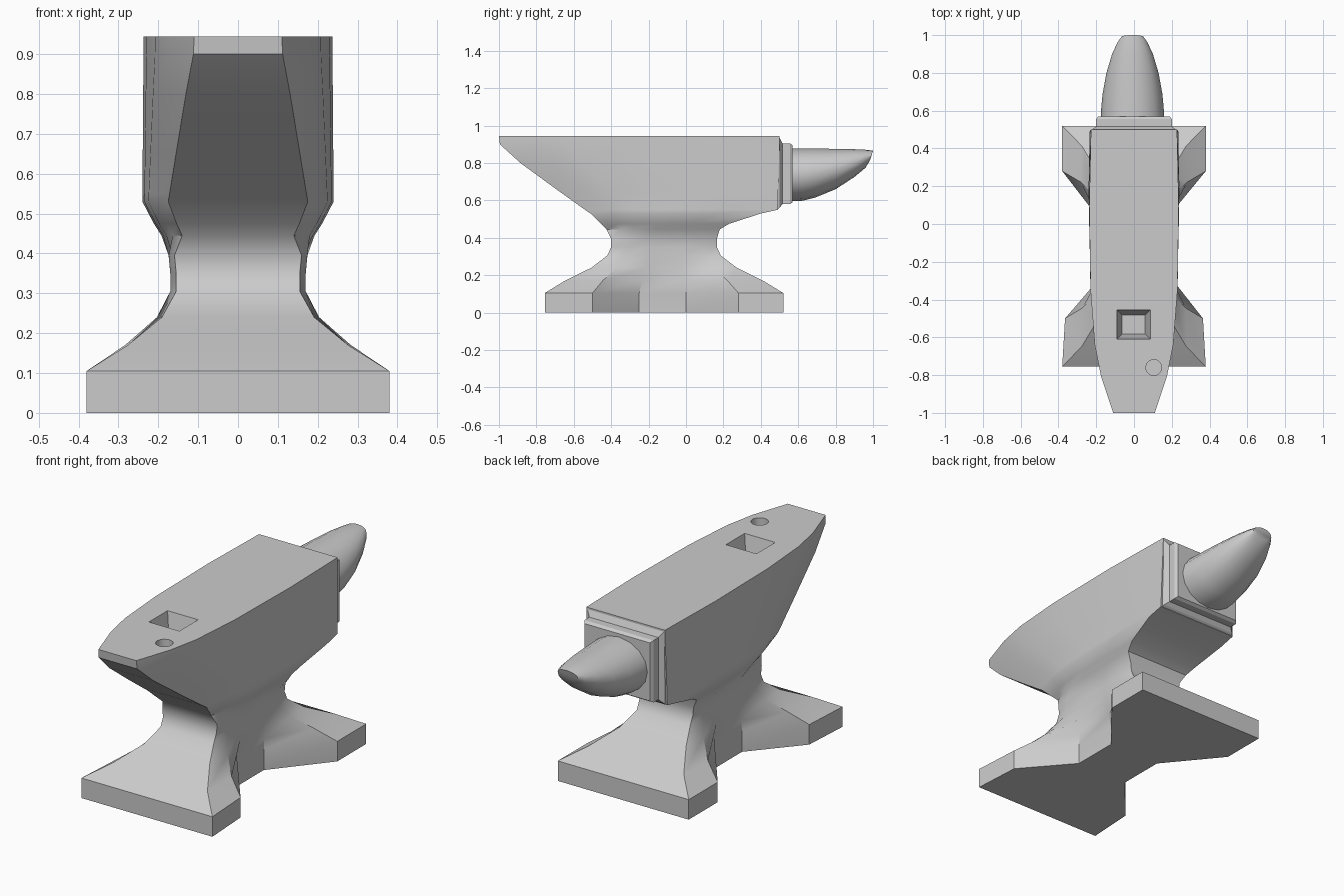
import bpy, bmesh
from math import cos, sin, pi, radians

if "Cube" in bpy.data.objects:
    bpy.data.objects.remove(bpy.data.objects["Cube"])


def make(name, bm):
    bmesh.ops.recalc_face_normals(bm, faces=bm.faces)
    me = bpy.data.meshes.new(name)
    bm.to_mesh(me)
    bm.free()
    ob = bpy.data.objects.new(name, me)
    bpy.context.collection.objects.link(ob)
    return ob


def loft(name, rings):
    """Skin closed rings of equal size and cap both ends."""
    bm = bmesh.new()
    loops = [[bm.verts.new(p) for p in r] for r in rings]
    n = len(rings[0])
    for a, b in zip(loops, loops[1:]):
        for i in range(n):
            j = (i + 1) % n
            bm.faces.new((a[i], a[j], b[j], b[i]))
    bm.faces.new(loops[0][::-1])
    bm.faces.new(loops[-1])
    return make(name, bm)


def smooth(ob, angle):
    bpy.ops.object.select_all(action='DESELECT')
    ob.select_set(True)
    bpy.context.view_layer.objects.active = ob
    bpy.ops.object.shade_smooth_by_angle(angle=radians(angle))


def mirrored(half, z):
    """Half plan (front to back, +x side) to a full ring at height z."""
    return [(x, y, z) for x, y in half] + [(-x, y, z) for x, y in reversed(half)]


def mix(a, b, t):
    return a + (b - a) * t


# Half plans of the foot and the waist
foot = [(.38, -.755), (.365, -.5), (.15, -.25), (.15, 0), (.38, .28), (.38, .52)]
waist = [(.155, -.40), (.17, -.32), (.165, -.2), (.165, -.03), (.17, .09), (.155, .165)]
rings = []
for z, tx, ty in [(0, 0, 0), (.105, 0, 0), (.17, .46, .3), (.24, .84, .7),
                  (.305, 1, .94), (.35, 1, 1), (.395, .98, 1)]:
    rings.append(mirrored([(mix(f[0], w[0], tx), mix(f[1], w[1], ty))
                           for f, w in zip(foot, waist)], z))

# Upper body: half widths at stations between the front and back ends
stations = [0, .13, .24, .43, .73, 1]
low = [.175, .205, .225, .235, .24, .235]
top = [.11, .175, .208, .23, .237, .228]
for z, front, back, scale, t in [(.445, -.425, .18, .8, 0), (.475, -.455, .23, .88, 0),
                                 (.53, -.51, .40, 1, 0), (.55, -.54, .49, 1, .05),
                                 (.65, -.68, .492, 1, .3), (.8, -.885, .496, 1, .68),
                                 (.9, -.995, .5, 1, .97), (.945, -1, .5, 1, 1)]:
    rings.append(mirrored([(mix(a, b, t) * scale, mix(front, back, s))
                           for a, b, s in zip(low, top, stations)], z))
body = loft("anvil_body", rings)


# Holes in the face: a tapered square and a round one
def square(hx, hy, z):
    return [(-.002 + sx * hx, -.532 + sy * hy, z)
            for sx, sy in ((-1, -1), (1, -1), (1, 1), (-1, 1))]


def circle(r, z):
    return [(.105 + r * cos(2 * pi * i / 20), -.76 + r * sin(2 * pi * i / 20), z)
            for i in range(20)]


cutters = [loft("square_hole_cutter", [square(.061, .05, .82), square(.093, .082, .965)]),
           loft("round_hole_cutter", [circle(.042, .86), circle(.042, 1)])]
for cutter in cutters:
    cutter.hide_render = True
    mod = body.modifiers.new("hole", 'BOOLEAN')
    mod.operation = 'DIFFERENCE'
    mod.solver = 'EXACT'
    mod.object = cutter
    bpy.context.view_layer.objects.active = body
    bpy.ops.object.modifier_apply(modifier=mod.name)
    bpy.data.objects.remove(cutter)
smooth(body, 35)


# Stepped block between body and horn
def panel(hx, z0, z1, y):
    return [(-hx, y, z0), (hx, y, z0), (hx, y, z1), (-hx, y, z1)]


loft("horn_step", [panel(.226, .552, .943, .49), panel(.222, .56, .935, .5),
                   panel(.2, .58, .905, .515), panel(.2, .58, .905, .555),
                   panel(.19, .59, .895, .57)])

# Horn: y, half width, underside height, top height
horn_rings = []
for y, hx, z0, z1 in [(.55, .168, .595, .878), (.62, .165, .598, .878), (.69, .158, .615, .877),
                      (.8, .138, .66, .876), (.9, .108, .725, .874), (.96, .08, .775, .871),
                      (.992, .058, .815, .866)]:
    c, r = (z0 + z1) / 2, (z1 - z0) / 2
    lean = .008 if y > .99 else 0
    horn_rings.append([(-.008 + hx * cos(2 * pi * i / 16), y + lean * sin(2 * pi * i / 16),
                        c + r * sin(2 * pi * i / 16)) for i in range(16)])
smooth(loft("horn", horn_rings), 40)
